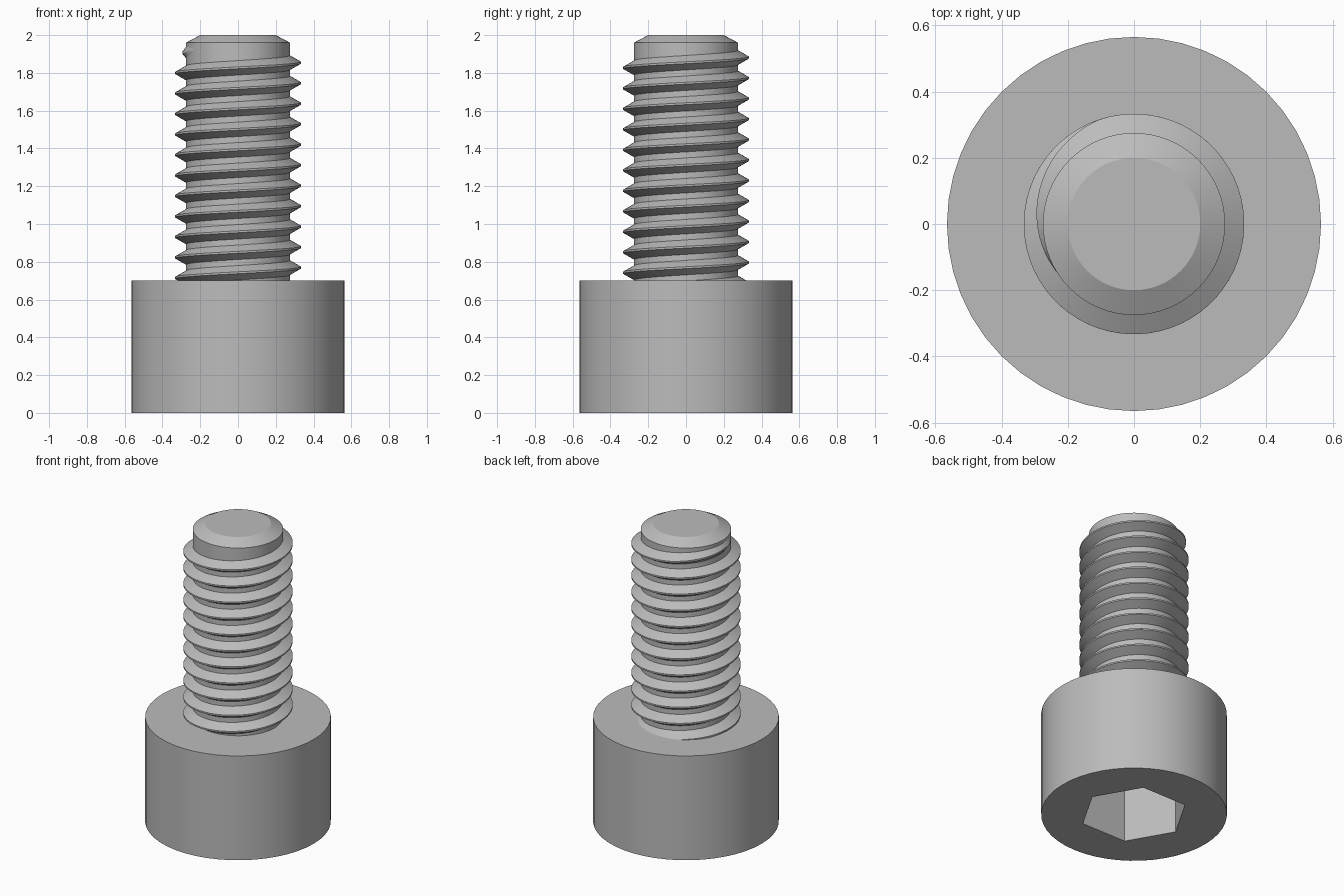
import bpy, bmesh
from math import cos, sin, pi, radians

cube = bpy.data.objects.get("Cube")
if cube:
    bpy.data.objects.remove(cube, do_unlink=True)

# One steel grey for the whole screw
steel = bpy.data.materials.new("steel_grey")
steel.use_nodes = True
GREY = (0.5, 0.5, 0.5, 1)
steel.diffuse_color = GREY
steel.node_tree.nodes["Principled BSDF"].inputs["Base Color"].default_value = GREY


def finish(name, bm):
    bmesh.ops.recalc_face_normals(bm, faces=bm.faces)
    mesh = bpy.data.meshes.new(name)
    bm.to_mesh(mesh)
    bm.free()
    mesh.materials.append(steel)
    obj = bpy.data.objects.new(name, mesh)
    bpy.context.collection.objects.link(obj)
    bpy.ops.object.select_all(action='DESELECT')
    obj.select_set(True)
    bpy.context.view_layer.objects.active = obj
    bpy.ops.object.shade_smooth_by_angle(angle=radians(25))
    return obj


def stack_rings(name, rings):
    """Closed solid through rings of (sides, radius, height)."""
    bm = bmesh.new()
    loops = []
    for n, r, z in rings:
        vs = [bm.verts.new((r * cos(2 * pi * i / n), r * sin(2 * pi * i / n), z))
              for i in range(n)]
        loops.append((vs, [bm.edges.new((vs[i], vs[(i + 1) % n])) for i in range(n)]))
    for (_, a), (_, b) in zip(loops, loops[1:]):
        bmesh.ops.bridge_loops(bm, edges=a + b)
    bm.faces.new(loops[0][0])
    bm.faces.new(loops[-1][0])
    return finish(name, bm)


# Cylindrical head with a hexagonal socket in its underside
HEAD_R, HEAD_H = 0.565, 0.70
SOCKET_R, SOCKET_DEPTH = 0.33, 0.38
stack_rings("head", [(6, SOCKET_R, SOCKET_DEPTH), (6, SOCKET_R, 0),
                     (48, HEAD_R, 0), (48, HEAD_R, HEAD_H)])

# Shank core with a chamfered tip
CORE_R = 0.275
stack_rings("shank", [(64, CORE_R, 0.6), (64, CORE_R, 1.96), (64, 0.20, 2.0)])

# Right-hand helical thread that fades out near the tip
CREST_R, PITCH, STEPS = 0.333, 0.1085, 64
ROOT_HALF, CREST_HALF = 0.039, 0.005
FADE_START, FADE_END = radians(108), radians(216)
START = -11.1 * 2 * pi
count = round((FADE_END - START) / (2 * pi) * STEPS)

bm = bmesh.new()
sections = []
for i in range(count + 1):
    a = START + (FADE_END - START) * i / count
    z = 1.854 + PITCH * a / (2 * pi)
    fade = min(1, (FADE_END - a) / (FADE_END - FADE_START))
    crest = CORE_R - 0.002 + (CREST_R - CORE_R + 0.002) * fade
    root = CORE_R - 0.01
    profile = [(root, -ROOT_HALF - 0.005), (crest, -CREST_HALF),
               (crest, CREST_HALF), (root, ROOT_HALF + 0.005)]
    sections.append([bm.verts.new((r * cos(a), r * sin(a), z + dz))
                     for r, dz in profile])
for s, t in zip(sections, sections[1:]):
    for k in range(4):
        m = (k + 1) % 4
        bm.faces.new((s[k], s[m], t[m], t[k]))
bm.faces.new(sections[0])
bm.faces.new(sections[-1])
finish("thread", bm)
